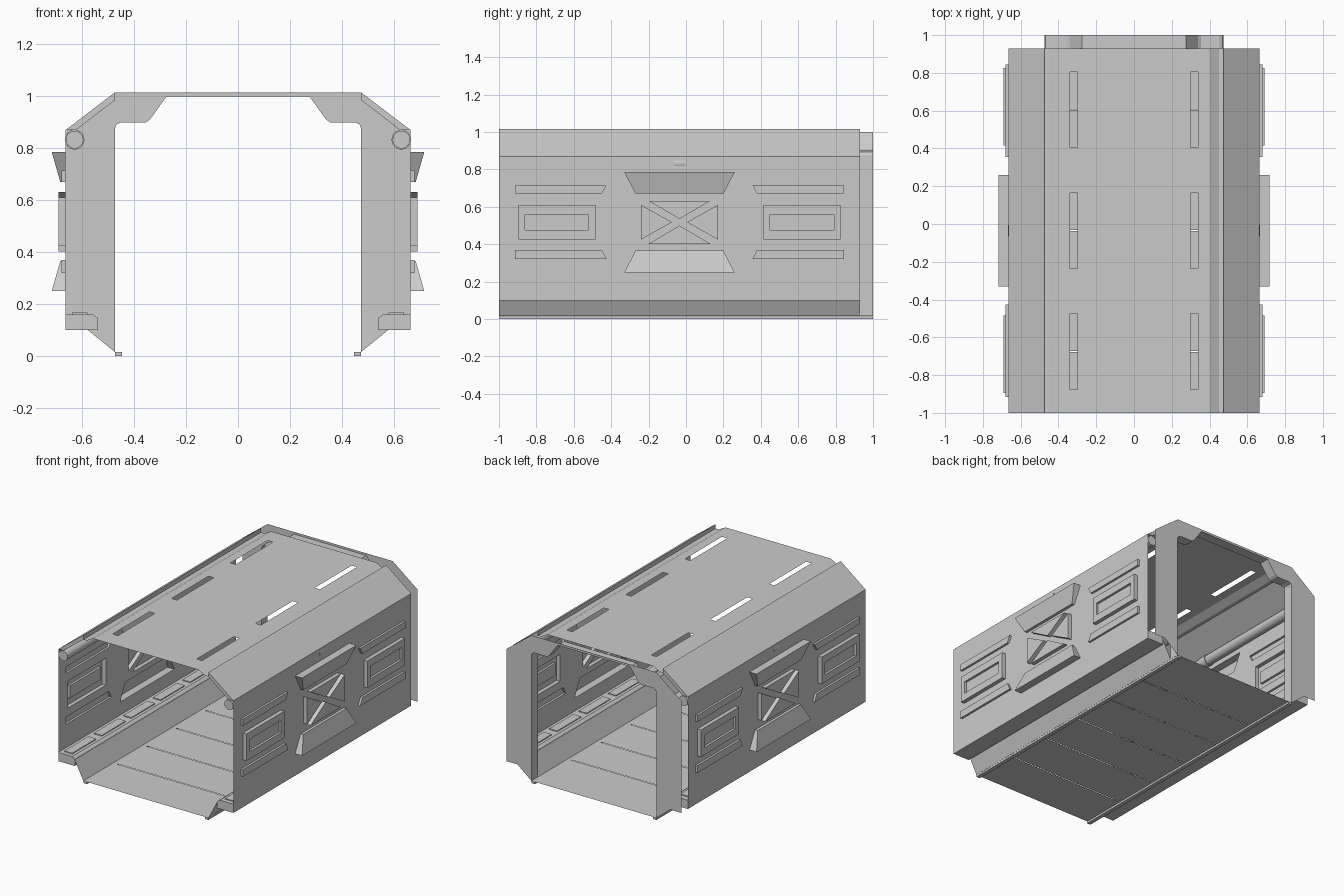
import bpy, bmesh, math

if "Cube" in bpy.data.objects:
    bpy.data.objects.remove(bpy.data.objects["Cube"])

Y0, Y1, YC = -1.0, 0.93, -0.035   # panel run and its middle
W = 0.665                         # wall plane


def finish(name, bm, mirror=True):
    bmesh.ops.remove_doubles(bm, verts=bm.verts, dist=1e-5)
    bmesh.ops.recalc_face_normals(bm, faces=bm.faces)
    me = bpy.data.meshes.new(name)
    bm.to_mesh(me)
    bm.free()
    ob = bpy.data.objects.new(name, me)
    bpy.context.collection.objects.link(ob)
    if mirror:
        ob.modifiers.new("mirror", 'MIRROR')
    return ob


def extrude(bm, pts, y0, y1, closed=False):
    """Run an (x, z) profile along y; closed profiles get end caps."""
    a = [bm.verts.new((x, y0, z)) for x, z in pts]
    b = [bm.verts.new((x, y1, z)) for x, z in pts]
    n = len(pts)
    for i in range(n if closed else n - 1):
        j = (i + 1) % n
        bm.faces.new((a[i], a[j], b[j], b[i]))
    if closed:
        bm.faces.new(a)
        bm.faces.new(b)


def sheet(bm, loops):
    """Flat sheet from an outer loop and hole loops."""
    edges = []
    for loop in loops:
        vs = [bm.verts.new(p) for p in loop]
        edges += [bm.edges.new((vs[i - 1], vs[i])) for i in range(len(vs))]
    bmesh.ops.triangle_fill(bm, edges=edges, use_beauty=True)


def shell(bm, rings):
    """Open-backed raised pressing lofted through rings of (x, y, z)."""
    rows = [[bm.verts.new(p) for p in r] for r in rings]
    for a, b in zip(rows, rows[1:]):
        for i in range(len(a)):
            bm.faces.new((a[i - 1], a[i], b[i], b[i - 1]))
    bm.faces.new(rows[-1])


def at(poly, x):
    return [(x, y, z) for y, z in poly]


def rect(y0, y1, z0, z1):
    return [(y0, z0), (y1, z0), (y1, z1), (y0, z1)]


# Wall pressings: each is a list of rings, the first one is also the wall hole
pressings = []
for s in (-1, 1):
    outer = rect(YC + s * .45, YC + s * .86, .425, .61)
    inner = rect(YC + s * .485, YC + s * .825, .475, .56)
    pressings.append([at(outer, W), at(outer, .692), at(inner, .692), at(inner, .676)])
    # slim bars above and below each panel, slanted towards the middle
    for near, far in ((.715, .67), (.32, .37)):
        bar = [(YC + s * .39, near), (YC + s * .88, near),
               (YC + s * .88, far), (YC + s * .415, far)]
        pressings.append([at(bar, W), at(bar, .68)])
    # side triangles of the cross panel
    tri = [(YC + s * .205, .425), (YC + s * .205, .61), (YC + s * .04, .5175)]
    pressings.append([at(tri, W), at(tri, .692)])
for wide, narrow in ((.785, .67), (.25, .365)):
    trap = [(YC - .295, wide), (YC + .295, wide), (YC + .235, narrow), (YC - .235, narrow)]
    pressings.append([at(trap, W),
                      [(.718 if z == wide else .685, y, z) for y, z in trap]])
for z, tip in ((.632, .535), (.402, .50)):
    tri = [(YC - .165, z), (YC + .165, z), (YC, tip)]
    pressings.append([at(tri, W), at(tri, .692)])

bm = bmesh.new()
sheet(bm, [at(rect(Y0, Y1, .10, .87), W)] + [r[0] for r in pressings])
finish("side_wall", bm)
bm = bmesh.new()
for r in pressings:
    shell(bm, r)
finish("wall_pressings", bm)

# Roof deck with six slots
bm = bmesh.new()
slots = [[(sx * .32 + dx, YC + k * .64 + dy, 1.012) for dx, dy in
          ((-.02, -.2), (.02, -.2), (.02, .2), (-.02, .2))]
         for sx in (-1, 1) for k in (-1, 0, 1)]
sheet(bm, [[(-.40, Y0, 1.012), (.40, Y0, 1.012), (.40, Y1, 1.012), (-.40, Y1, 1.012)]] + slots)
finish("roof_deck", bm, False)

# Roof edge gutter and sloping roof panel
bm = bmesh.new()
extrude(bm, [(.40, 1.012), (.45, .985), (.475, .985)], Y0, Y1)
finish("roof_gutter", bm)
bm = bmesh.new()
extrude(bm, [(W, .87), (.475, 1.015), (.475, .985), (.625, .87)], Y0, Y1, True)
finish("roof_slope", bm)

# Pipe under the eaves with a clamp
bm = bmesh.new()
for r, a, b in ((.034, Y0, Y1), (.038, YC - .03, YC + .03)):
    extrude(bm, [(.63 + r * math.cos(t * math.pi / 12), .833 + r * math.sin(t * math.pi / 12))
                 for t in range(24)], a, b, True)
pipe = finish("eaves_pipe", bm)
bpy.context.view_layer.objects.active = pipe
pipe.select_set(True)
bpy.ops.object.shade_smooth_by_angle(angle=math.radians(35))

# Ledge, skirting slope and floor lip
bm = bmesh.new()
extrude(bm, [(W, .10), (.54, .10), (.54, .145), (.56, .16), (W, .16)], Y0, Y1, True)
finish("side_ledge", bm)
bm = bmesh.new()
extrude(bm, [(.545, .15), (.475, .015)], Y0, Y1)
finish("skirting_slope", bm)
bm = bmesh.new()
extrude(bm, [(.448, 0), (.475, 0), (.475, .014), (.448, .014)], Y0, 1.0, True)
finish("floor_lip", bm)

# Small cover plates along the ledge
bm = bmesh.new()
for k in range(6):
    y = Y0 + .03 + k * .32
    extrude(bm, [(.58, .16), (.58, .166), (.64, .166), (.64, .16)], y, y + .26, True)
finish("ledge_plates", bm)

# Floor planks with thin seams
bm = bmesh.new()
edges = [Y0] + [YC + k * .32 for k in (-2, -1, 0, 1, 2)] + [1.0]
for a, b in zip(edges, edges[1:]):
    extrude(bm, [(-.475, .015), (.475, .015)], a + (.002 if a > Y0 else 0), b - (.002 if b < 1 else 0))
finish("floor_planks", bm, False)

# Rear door frame: end plate and inner reveal
reveal = [(0, 1.0), (.275, 1.0), (.34, .91), (.355, .90), (.45, .90),
          (.468, .893), (.475, .875), (.475, .015)]
outer = [(.58, .10), (W, .10), (W, .87), (.475, 1.015), (0, 1.015)]
bm = bmesh.new()
bm.faces.new([bm.verts.new((x, 1.0, z)) for x, z in reveal + outer])
extrude(bm, reveal, Y1, 1.0)
finish("rear_frame", bm)
